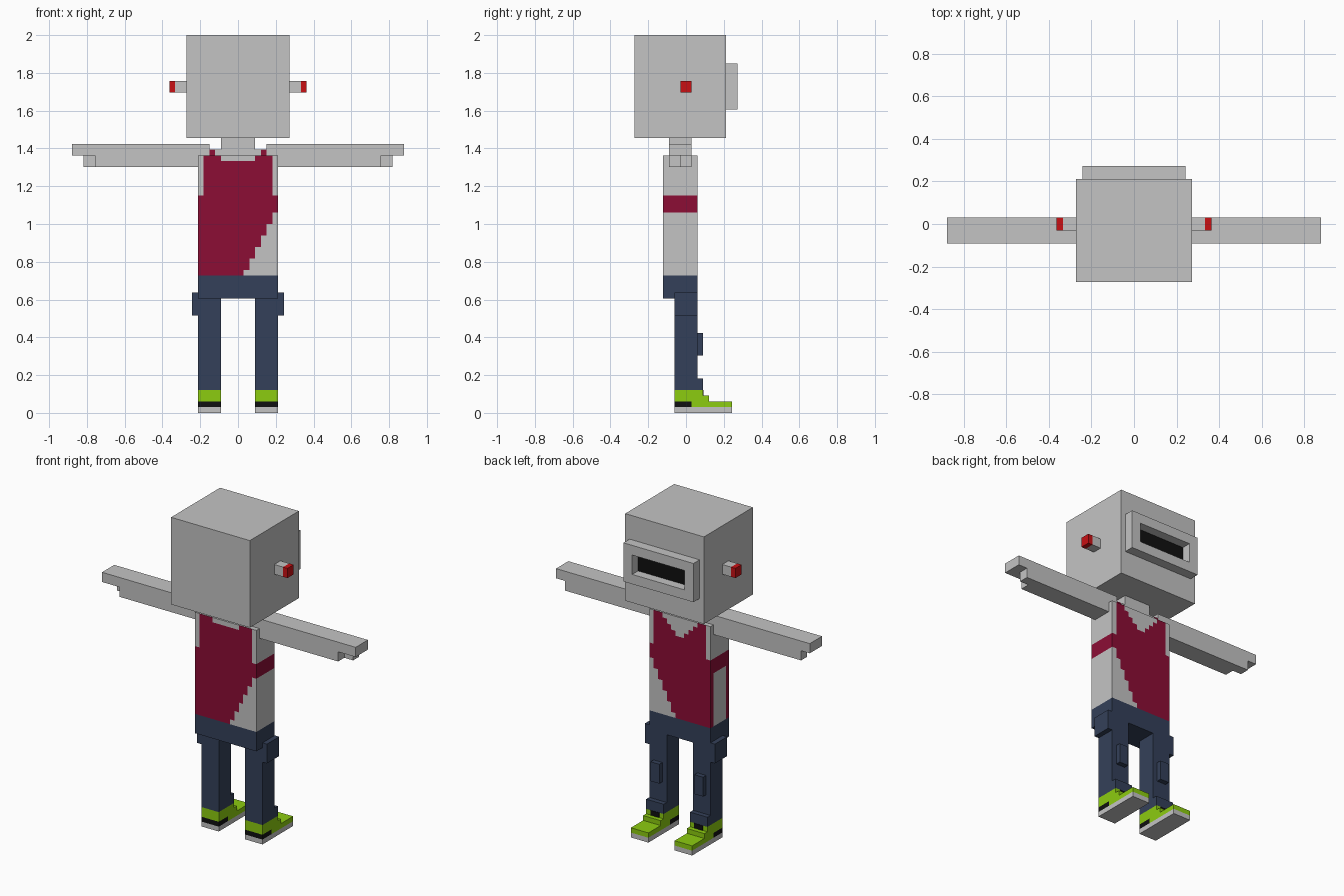
import bpy, bmesh
from mathutils import Vector

if "Cube" in bpy.data.objects:
    bpy.data.objects.remove(bpy.data.objects["Cube"])

U = 2 / 66  # one block unit


def mat(name, rgb):
    m = bpy.data.materials.new(name)
    m.diffuse_color = (*rgb, 1)
    m.use_nodes = True
    m.node_tree.nodes["Principled BSDF"].inputs["Base Color"].default_value = m.diffuse_color
    return m


GREY = mat("light_grey", (0.552, 0.552, 0.552))
MAROON = mat("maroon", (0.262, 0.004, 0.036))
NAVY = mat("navy", (0.034, 0.051, 0.100))
GREEN = mat("lime_green", (0.262, 0.604, 0.005))
RED = mat("bright_red", (0.578, 0.005, 0.007))
BLACK = mat("black", (0.005, 0.005, 0.005))


def finish(name, bm, mats):
    bmesh.ops.recalc_face_normals(bm, faces=bm.faces)
    me = bpy.data.meshes.new(name)
    bm.to_mesh(me)
    bm.free()
    for m in mats:
        me.materials.append(m)
    ob = bpy.data.objects.new(name, me)
    bpy.context.collection.objects.link(ob)
    return ob


def block(x0, x1, y0, y1, z0, z1):
    """Box bmesh from limits in block units."""
    bm = bmesh.new()
    bmesh.ops.create_cube(bm, size=1)
    lo, hi = Vector((x0, y0, z0)), Vector((x1, y1, z1))
    for v in bm.verts:
        v.co = Vector([(lo[a] if v.co[a] < 0 else hi[a]) * U for a in range(3)])
    return bm


def box(name, m, *lim):
    return finish(name, block(*lim), [m])


def pair(name, m, x0, x1, *lim):
    """The same box on both sides of the body."""
    box(name + "_right", m, x0, x1, *lim)
    box(name + "_left", m, -x1, -x0, *lim)


# Head, visor and neck
box("head", GREY, -9, 9, -9, 7, 48, 66)
bm = block(-8, 8, 7, 9, 53, 61)
bm.normal_update()
front = max(bm.faces, key=lambda f: f.calc_center_median().y)
bmesh.ops.inset_region(bm, faces=[front], thickness=2 * U, use_even_offset=True)
rim = list(front.edges)
inner = bmesh.ops.extrude_face_region(bm, geom=[front])
bmesh.ops.delete(bm, geom=[front], context='FACES_ONLY') if front.is_valid else None
panel = [g for g in inner["geom"] if isinstance(g, bmesh.types.BMFace)][0]
for v in panel.verts:
    v.co.y -= 1.9 * U
panel.material_index = 1
finish("visor", bm, [GREY, BLACK])
box("neck", GREY, -3, 3, -3, 1, 44, 48)
box("neck_base", GREY, -4, 4, -3, 1, 44, 46)
pair("shirt_strap", MAROON, 4, 5, -3, 1, 45, 46)

# Ear knobs
pair("ear_stem", GREY, 9, 11, -1, 1, 56, 58)
pair("ear_tip", RED, 11, 12, -1, 1, 56, 58)

# Arms
pair("upper_arm_slab", GREY, 5, 29, -3, 1, 45, 47)
pair("lower_arm_slab", GREY, 7, 25, -3, 1, 43, 45)
pair("thumb", GREY, 25, 27, -1, 1, 43, 45)


# Torso: shirt and waist coloured per block; 0 grey, 1 maroon, 2 navy
def panel_colour(i, k, face_side):
    if k < 24:
        return 2
    if k >= 38 and i in (-7, 6):               # arm holes
        return 0
    if not face_side and k == 44 and -3 <= i < 3:   # rear neckline
        return 0
    if face_side and k > 40 and -(k - 40) <= i < k - 40:  # V neckline
        return 0
    if k < 35 and i >= 6 - (34 - k) // 2:      # stepped diagonal hem
        return 0
    return 1


def flank_colour(j, k, striped):
    if k < 24:
        return 2
    if 35 <= k < 38 or (striped and k < 35 and j in (-4, 1)):
        return 1
    return 0


bm = bmesh.new()


def quad(pts, mi):
    f = bm.faces.new([bm.verts.new(Vector(p) * U) for p in pts])
    f.material_index = mi


for k in range(20, 45):
    for y in (-4, 2):
        for i in range(-7, 7):
            quad([(i, y, k), (i + 1, y, k), (i + 1, y, k + 1), (i, y, k + 1)],
                 panel_colour(i, k, y > 0))
    for x in (-7, 7):
        for j in range(-4, 2):
            quad([(x, j, k), (x, j + 1, k), (x, j + 1, k + 1), (x, j, k + 1)],
                 flank_colour(j, k, x < 0))
for z, mi in ((20, 2), (45, 0)):
    for i in range(-7, 7):
        for j in range(-4, 2):
            quad([(i, j, z), (i + 1, j, z), (i + 1, j + 1, z), (i, j + 1, z)], mi)
bmesh.ops.remove_doubles(bm, verts=bm.verts, dist=U * 0.01)
finish("torso", bm, [GREY, MAROON, NAVY])

# Trouser legs
pair("leg", NAVY, 3, 7, -2, 2, 4, 20)
pair("pocket", NAVY, 7, 8, -2, 2, 17, 21)
pair("knee_pad", NAVY, 4, 6, 2, 3, 10, 14)
pair("trouser_cuff", NAVY, 3, 7, 2, 3, 4, 6)

# Shoes
pair("sole", GREY, 3, 7, -2, 8, 0, 1)
pair("heel_stripe", BLACK, 3, 7, -2, 1, 1, 2)
pair("shoe_ankle", GREEN, 3, 7, -2, 3, 2, 4)
pair("shoe_step", GREEN, 3, 7, 3, 4, 2, 3)
pair("shoe_toe", GREEN, 3, 7, 1, 8, 1, 2)
pair("lace", BLACK, 4, 6, 3, 3.1, 3, 4)
